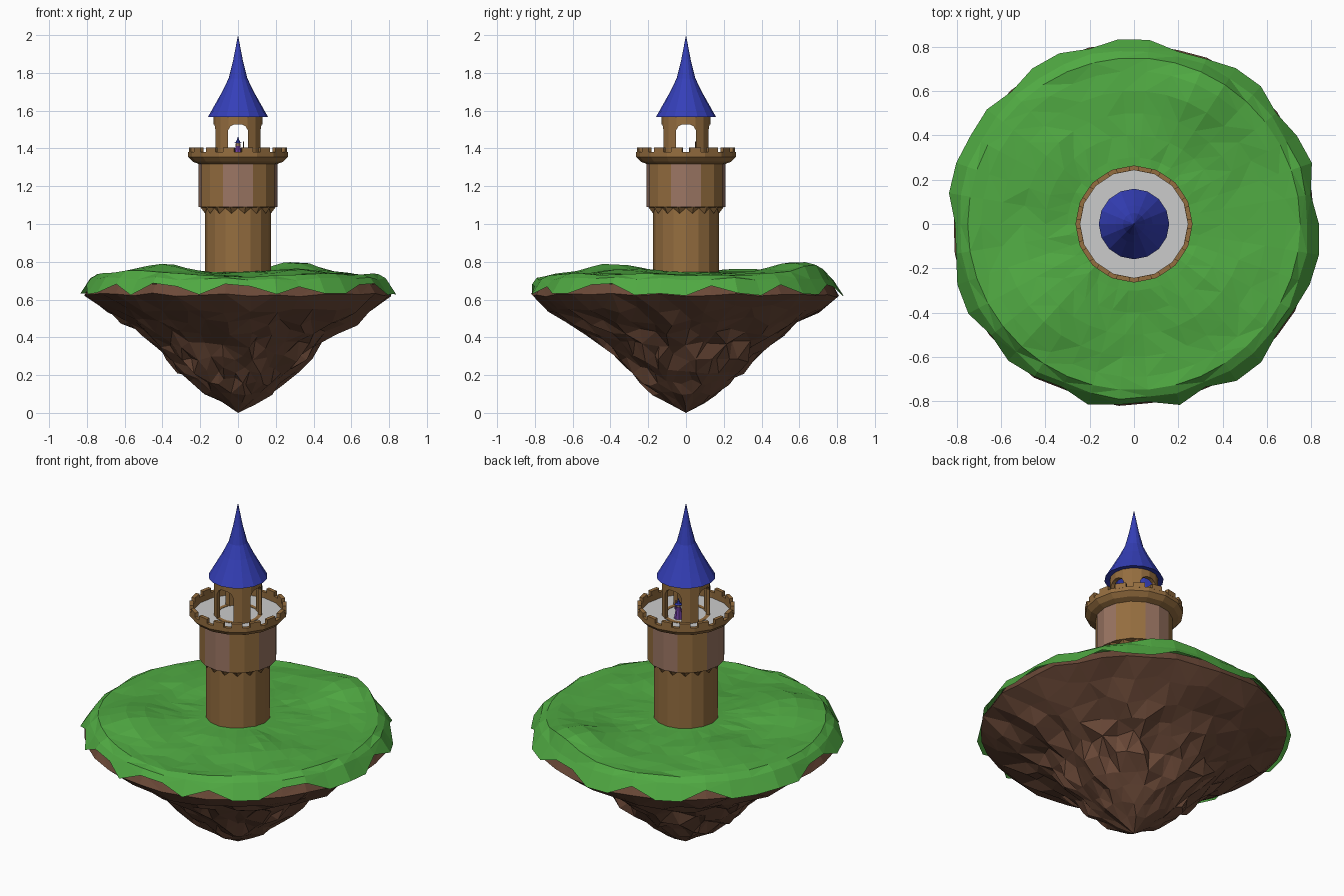
import bpy, bmesh, math, random
from mathutils import Matrix, Vector

if "Cube" in bpy.data.objects:
    bpy.data.objects.remove(bpy.data.objects["Cube"])

random.seed(7)
N = 16


def material(name, rgb):
    m = bpy.data.materials.new(name)
    m.diffuse_color = (*rgb, 1)
    m.use_nodes = True
    m.node_tree.nodes["Principled BSDF"].inputs["Base Color"].default_value = m.diffuse_color
    return m


GRASS = material("grass", (.08, .40, .055))
ROCK = material("rock", (.15, .068, .04))
STONE = material("warm_stone", (.30, .155, .05))
PANEL = material("pale_stone", (.33, .18, .125))
ROOF = material("blue_roof", (.035, .05, .48))
PURPLE = material("purple_cloth", (.16, .05, .35))
SKIN = material("skin", (.6, .35, .22))
WOOD = material("wood", (.1, .05, .02))


def finish(bm, name, *mats):
    bmesh.ops.recalc_face_normals(bm, faces=bm.faces)
    me = bpy.data.meshes.new(name)
    bm.to_mesh(me)
    bm.free()
    for m in mats:
        me.materials.append(m)
    ob = bpy.data.objects.new(name, me)
    bpy.context.collection.objects.link(ob)
    return ob


def skin_rings(bm, rings, closed=False):
    """Join equal-length rings of points with quads."""
    vs = [[bm.verts.new(p) for p in ring] for ring in rings]
    pairs = list(zip(vs, vs[1:] + vs[:1])) if closed else list(zip(vs, vs[1:]))
    for a, b in pairs:
        for i in range(len(a)):
            j = (i + 1) % len(a)
            bm.faces.new((a[i], a[j], b[j], b[i]))


def polar(r, i, n, z):
    a = math.tau * i / n
    return (r * math.cos(a), r * math.sin(a), z)


def lathe(name, profile, *mats, n=N, closed=False, at=(0, 0)):
    bm = bmesh.new()
    skin_rings(bm, [[polar(r, i, n, z) for i in range(n)] for r, z in profile], closed)
    bmesh.ops.remove_doubles(bm, verts=bm.verts, dist=1e-5)
    bmesh.ops.translate(bm, verts=bm.verts, vec=(*at, 0))
    return finish(bm, name, *mats)


# Island: shared ragged rim, turf on top and faceted rock below
S = 38
drip = [i % 3 == 0 or random.random() < .2 for i in range(S)]
wob = [random.uniform(-.01, .01) for i in range(S)]


def ground(x, y):
    h = .732
    for bx, by, amp, w in ((.3, .58, .065, .2), (-.4, -.38, .06, .2), (.28, -.3, .03, .18),
                           (-.4, .3, .03, .2), (0, 0, .02, .25), (.05, -.62, -.02, .2)):
        h += amp * math.exp(-((x - bx) ** 2 + (y - by) ** 2) / w ** 2)
    return h


rings = []
for r in (.001, .1, .2, .3, .4, .5, .6, .69, .75):
    ring = []
    for i in range(S):
        x, y, _ = polar(r, i, S, 0)
        ring.append((x, y, ground(x, y) + (random.uniform(-.006, .006) if r > .2 else 0)))
    rings.append(ring)
rings.append([polar(.788 + wob[i], i, S, .71 + wob[i]) for i in range(S)])
rings.append([polar((.842 if drip[i] else .812) + wob[i], i, S,
                    (.628 if drip[i] else .677) + wob[i]) for i in range(S)])
bm = bmesh.new()
skin_rings(bm, rings)
bmesh.ops.remove_doubles(bm, verts=bm.verts, dist=.004)
bmesh.ops.triangulate(bm, faces=bm.faces)
finish(bm, "grass_top", GRASS)

rings = [[polar(r + wob[i], i, S, z) for i in range(S)] for r, z in ((.7, .69), (.785, .682))]
rings.append([polar(.818 + wob[i], i, S, .625 + wob[i]) for i in range(S)])
for r, z in ((.72, .55), (.61, .485), (.51, .425), (.43, .36), (.37, .29),
             (.305, .225), (.24, .165), (.17, .105), (.10, .055)):
    j = .028 if r > .2 else .015
    rings.append([polar(r + random.uniform(-j, j), i + random.uniform(-.35, .35), S,
                        z + random.uniform(-j, j) * .8) for i in range(S)])
rings.append([(0, 0, 0)] * S)
bm = bmesh.new()
skin_rings(bm, rings)
bmesh.ops.remove_doubles(bm, verts=[v for v in bm.verts if v.co.z < .45], dist=.035)
bmesh.ops.triangulate(bm, faces=bm.faces)
low = min(bm.verts, key=lambda v: v.co.z)
low.co = (0, 0, 0)
finish(bm, "island_rock", ROCK)

# Tower shafts, with pale panels facing the four sides
lathe("lower_tower", [(.174, .70), (.174, 1.10)], STONE)
upper = lathe("upper_tower", [(.208, 1.09), (.208, 1.33)], STONE, PANEL)
for p in upper.data.polygons:
    k = int((math.atan2(p.center.y, p.center.x) % math.tau) / (math.tau / N))
    p.material_index = 1 if k % 4 in (0, 3) else 0

# Toothed corbel below the upper shaft
bm = bmesh.new()
skin_rings(bm, [[polar(.208 if i % 2 == 0 else .208 * math.cos(math.pi / N), i, 2 * N, 1.09)
                 for i in range(2 * N)],
                [polar(.177, i, 2 * N, 1.055 if i % 2 else 1.085) for i in range(2 * N)]])
bmesh.ops.triangulate(bm, faces=bm.faces)
finish(bm, "toothed_corbel", STONE)

# Parapet, merlons and grey deck
lathe("parapet", [(.208, 1.318), (.24, 1.33), (.264, 1.355), (.264, 1.38),
                  (.243, 1.38), (.243, 1.335)], STONE)
bm = bmesh.new()
for i in range(N):
    a = math.tau * (i + .5) / N
    bmesh.ops.create_cube(bm, size=1, matrix=Matrix.Rotation(a, 4, 'Z')
                          @ Matrix.Translation((.249, 0, 1.39))
                          @ Matrix.Diagonal((.021, .06, .03, 1)))
finish(bm, "merlons", STONE)
lathe("deck", [(.244, 1.345), (0, 1.345)])

# Belfry: ring wall cut by two crossing arched tunnels
belfry = lathe("belfry", [(.13, 1.34), (.13, 1.572), (.108, 1.572), (.108, 1.34)],
               STONE, closed=True)
arch = [(-.053, 1.347), (.053, 1.347), (.053, 1.495), (.04, 1.517), (.018, 1.528),
        (-.018, 1.528), (-.04, 1.517), (-.053, 1.495)]
for k, axis in enumerate(("front", "side")):
    bm = bmesh.new()
    skin_rings(bm, [[(x, y, z) for x, z in arch] for y in (-.3, .3)])
    bmesh.ops.holes_fill(bm, edges=bm.edges, sides=0)
    bmesh.ops.rotate(bm, verts=bm.verts, matrix=Matrix.Rotation(k * math.pi / 2, 3, 'Z'))
    cutter = finish(bm, axis + "_arch_cutter")
    cutter.hide_render = True
    cutter.hide_viewport = True
    mod = belfry.modifiers.new(axis + "_arch", 'BOOLEAN')
    mod.operation, mod.object, mod.solver = 'DIFFERENCE', cutter, 'EXACT'

# Swept pointed roof
lathe("roof", [(.125, 1.569), (.159, 1.567), (.122, 1.632), (.084, 1.70), (.05, 1.77),
               (.026, 1.865), (0, 2.0)], ROOF)

# Small robed keeper standing in the rear arch with a staff
P = (0, .07)
lathe("keeper_robe", [(0, 1.346), (.024, 1.346), (.018, 1.385), (.013, 1.412), (0, 1.414)],
      PURPLE, n=8, at=P)
lathe("keeper_head", [(0, 1.408), (.012, 1.414), (.013, 1.426), (0, 1.436)], SKIN, n=8, at=P)
lathe("keeper_hat", [(0, 1.428), (.022, 1.428), (.012, 1.433), (.006, 1.447), (0, 1.463)],
      ROOF, n=8, at=P)
lathe("keeper_staff", [(0, 1.346), (.003, 1.346), (.003, 1.435), (0, 1.437)], WOOD, n=6,
      at=(.03, .05))
bm = bmesh.new()
for s in (-1, 1):
    bmesh.ops.create_cube(bm, size=1, matrix=Matrix.Translation((s * .021, .058, 1.398))
                          @ Matrix.Diagonal((.009, .03, .01, 1)))
finish(bm, "keeper_arms", PURPLE)
